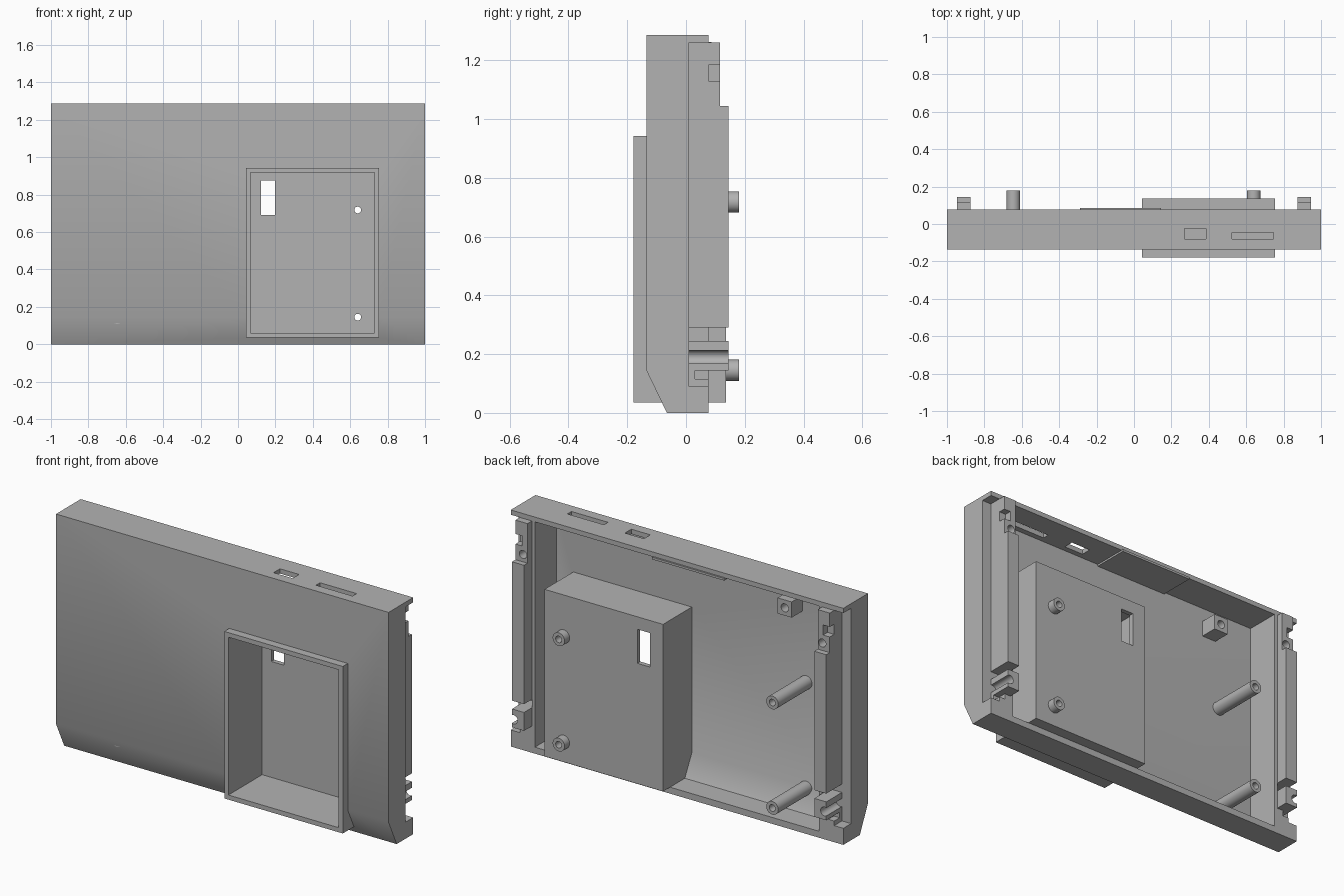
import bpy, bmesh
from mathutils import Matrix, Vector

cube = bpy.data.objects.get("Cube")
if cube:
    bpy.data.objects.remove(cube)

grey = bpy.data.materials.new("plain grey")
grey.use_nodes = True
colour = (0.45, 0.45, 0.45, 1)
grey.diffuse_color = colour
grey.node_tree.nodes["Principled BSDF"].inputs["Base Color"].default_value = colour


def finish(name, bm):
    bmesh.ops.recalc_face_normals(bm, faces=bm.faces)
    mesh = bpy.data.meshes.new(name)
    bm.to_mesh(mesh)
    bm.free()
    mesh.materials.append(grey)
    obj = bpy.data.objects.new(name, mesh)
    bpy.context.collection.objects.link(obj)
    return obj


def prism(name, profile, x0, x1):
    """Extrude a (y, z) profile along x."""
    bm = bmesh.new()
    face = bm.faces.new([bm.verts.new((x0, y, z)) for y, z in profile])
    ext = bmesh.ops.extrude_face_region(bm, geom=[face])["geom"]
    moved = [v for v in ext if isinstance(v, bmesh.types.BMVert)]
    bmesh.ops.translate(bm, verts=moved, vec=(x1 - x0, 0, 0))
    return finish(name, bm)


def box(name, x, y, z):
    return prism(name, [(y[0], z[0]), (y[1], z[0]), (y[1], z[1]), (y[0], z[1])], *x)


def rod(name, x, z, y0, y1, r):
    """Cylinder lying along y."""
    bm = bmesh.new()
    bmesh.ops.create_cone(bm, cap_ends=True, segments=32, radius1=r, radius2=r, depth=y1 - y0,
                          matrix=Matrix.Translation(Vector((x, (y0 + y1) / 2, z)))
                          @ Matrix.Rotation(1.5707963, 4, 'X'))
    return finish(name, bm)


def cut(obj, *cutters):
    bpy.context.view_layer.objects.active = obj
    for c in cutters:
        mod = obj.modifiers.new("cut", 'BOOLEAN')
        mod.operation, mod.solver, mod.object = 'DIFFERENCE', 'EXACT', c
        bpy.ops.object.modifier_apply(modifier=mod.name)
        bpy.data.objects.remove(c)
    return obj


HOLE = 0.018
parts = []

# Open-backed shell with sloped lower front, side rebates, top slots and pocket opening
shell = prism("shell", [(-.135, .145), (-.065, 0), (.077, 0), (.077, 1.286), (-.135, 1.286)], -1, 1)
cut(shell,
    prism("cavity", [(-.11, .15), (-.05, .035), (.3, .035), (.3, 1.26), (-.11, 1.26)], -.855, .855),
    box("rebate", (.873, 1.1), (.01, .3), (.09, 1.26)),
    box("rebate", (-1.1, -.873), (.01, .3), (.09, 1.26)),
    box("short_slot", (.27, .385), (-.08, -.025), (1.2, 1.4)),
    box("long_slot", (.525, .745), (-.08, -.045), (1.2, 1.4)),
    box("opening", (.042, .755), (-.3, .06), (.035, .943)))
parts.append(shell)

# Deep pocket pushed through the front, with a window and two screw holes
pocket = box("pocket", (.042, .755), (-.178, .137), (.035, .943))
cut(pocket,
    box("hollow", (.067, .73), (-.3, .112), (.06, .918)),
    box("window", (.122, .197), (0, .3), (.69, .875)),
    *[rod("hole", .64, z, 0, .3, HOLE) for z in (.145, .718)])
parts.append(pocket)

# Hollow screw bosses on the pocket and long posts on the front wall
for label, z in (("lower", .145), ("upper", .718)):
    for kind, x, y in (("boss", .64, .13), ("post", -.645, -.12)):
        tube = rod(label + "_" + kind, x, z, y, .18, .036)
        parts.append(cut(tube, rod("bore", x, z, .09, .3, HOLE)))

# Small drilled block near the top
block = box("drilled_block", (-.625, -.54), (-.12, -.015), (1.1, 1.185))
parts.append(cut(block, rod("bore", -.583, 1.142, -.08, .1, .022)))

# Thin latch plate under the top wall
parts.append(box("latch_plate", (-.29, .145), (-.11, .086), (1.25, 1.262)))

# Side rails, lower clips and steps
for side, s in (("left", 1), ("right", -1)):
    span = (s * .873, s * .945)
    rail = prism(side + "_rail", [(.01, .29), (.145, .29), (.145, 1.045), (.115, 1.045),
                                  (.115, 1.26), (.01, 1.26)], *span)
    cut(rail,
        box("notch", (s * .905, s * 1.1), (.077, .2), (1.13, 1.185)),
        rod("bore", s * .9, 1.085, .05, .2, .022))
    clip = box(side + "_clip", span, (.01, .145), (.145, .245))
    cut(clip, rod("groove", s * .935, .19, -.1, .3, .024))
    step = box(side + "_step", span, (.01, .077), (.09, .145))
    cut(step, box("recess", (s * .91, s * 1.1), (.03, .2), (.115, .2)))
    parts += [rail, clip, step]

# Smooth the gentle curves and keep hard edges
bpy.ops.object.select_all(action='DESELECT')
for p in parts:
    p.select_set(True)
bpy.context.view_layer.objects.active = shell
bpy.ops.object.shade_smooth_by_angle(angle=0.55)
